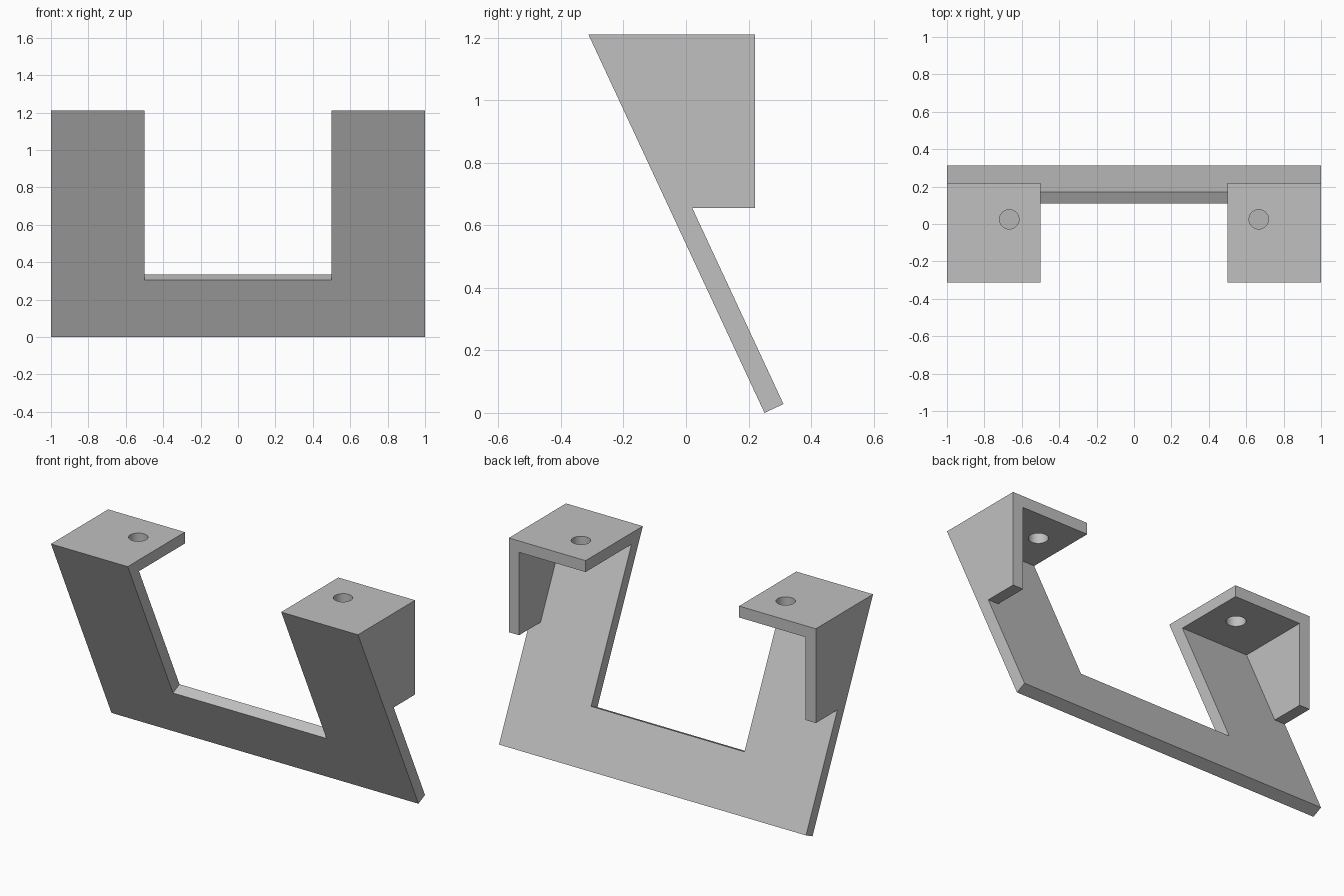
import bpy
import bmesh
from mathutils import Vector

old = bpy.data.objects.get("Cube")
if old:
    bpy.data.objects.remove(old, do_unlink=True)

# Main dimensions
HEIGHT = 1.21
WALL = 0.067
TOP_Y, FOOT_Y, REAR_Y = -0.312, 0.251, 0.22
GUSSET_Z = 0.655
INNER_X = 0.5

foot = Vector((FOOT_Y, 0))
along = (Vector((TOP_Y, HEIGHT)) - foot).normalized()
normal = Vector((along.y, -along.x))

grey = bpy.data.materials.new("plain grey")
grey.use_nodes = True
colour = (0.53, 0.53, 0.53, 1)
grey.diffuse_color = colour
grey.node_tree.nodes["Principled BSDF"].inputs["Base Color"].default_value = colour


def back_at(z):
    """Point on the rear surface of the sloping panel at height z."""
    start = foot + normal * WALL
    return start + along * ((z - start.y) / along.y)


def extrude_profile(name, profile, x0, x1):
    """Extrude a (y, z) outline along x."""
    bm = bmesh.new()
    face = bm.faces.new([bm.verts.new((x0, p[0], p[1])) for p in profile])
    new = bmesh.ops.extrude_face_region(bm, geom=[face])["geom"]
    verts = [v for v in new if isinstance(v, bmesh.types.BMVert)]
    bmesh.ops.translate(bm, verts=verts, vec=(x1 - x0, 0, 0))
    bmesh.ops.recalc_face_normals(bm, faces=bm.faces)
    mesh = bpy.data.meshes.new(name)
    bm.to_mesh(mesh)
    bm.free()
    mesh.materials.append(grey)
    obj = bpy.data.objects.new(name, mesh)
    bpy.context.collection.objects.link(obj)
    return obj


def cut(target, cutter):
    """Subtract the cutter and remove it."""
    cutter.hide_render = True
    mod = target.modifiers.new("cut", "BOOLEAN")
    mod.operation = "DIFFERENCE"
    mod.solver = "EXACT"
    mod.object = cutter
    bpy.context.view_layer.objects.active = target
    bpy.ops.object.modifier_apply(modifier=mod.name)
    bpy.data.objects.remove(cutter, do_unlink=True)


# Solid side profile: sloping panel with the triangular upper body
bracket = extrude_profile("angled_bracket", [
    foot, (TOP_Y, HEIGHT), (REAR_Y, HEIGHT), (REAR_Y, GUSSET_Z),
    back_at(GUSSET_Z), foot + normal * WALL], -1, 1)

# Central opening, with its lower edge square to the panel
sill = foot + along * (0.305 / along.y)
cut(bracket, extrude_profile("opening_cutter", [
    sill - normal, sill + normal,
    sill + normal + along * 2, sill - normal + along * 2], -INNER_X, INNER_X))

# Pocket under each top flange, leaving the outer gusset, and a screw hole
for side in (-1, 1):
    ceiling = HEIGHT - WALL
    low = back_at(GUSSET_Z)
    cut(bracket, extrude_profile("pocket_cutter", [
        back_at(ceiling), low, (low.x + 0.05, 0.6), (0.5, 0.6), (0.5, ceiling)],
        side * 0.4, side * (1 - WALL)))

    bpy.ops.mesh.primitive_cylinder_add(
        vertices=48, radius=0.052, depth=0.2, location=(side * 0.667, 0.025, 1.18))
    hole = bpy.context.object
    hole.name = "screw_hole_cutter"
    hole.data.materials.append(grey)
    cut(bracket, hole)

# Crisp flat faces, smooth only round the holes
bpy.ops.object.select_all(action="DESELECT")
bracket.select_set(True)
bpy.context.view_layer.objects.active = bracket
bpy.ops.object.shade_smooth_by_angle()
